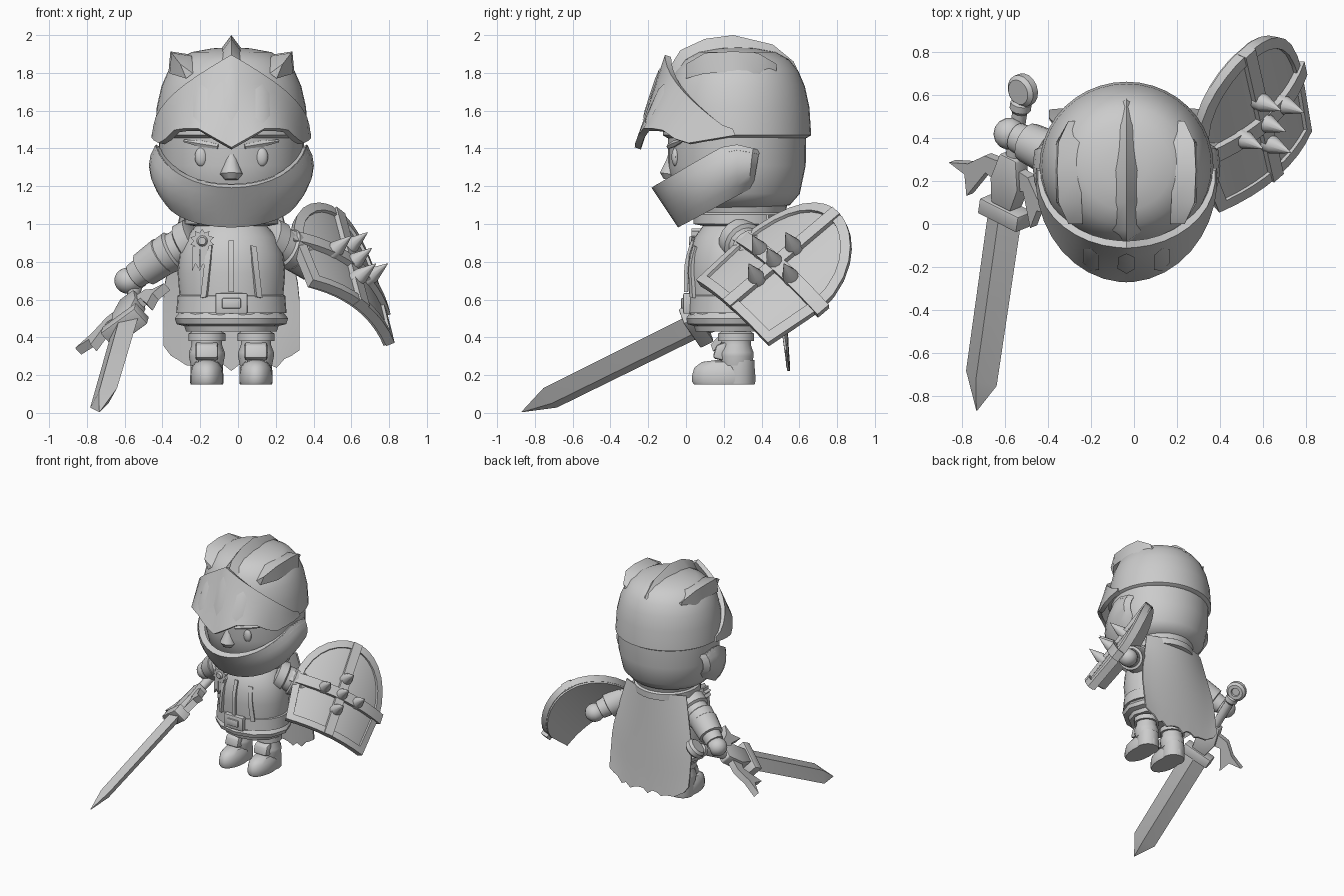
import bpy, bmesh, math, random
from math import sin, cos, pi, radians
from mathutils import Vector as V, Matrix

random.seed(4)
if "Cube" in bpy.data.objects:
    bpy.data.objects.remove(bpy.data.objects["Cube"])

grey = bpy.data.materials.new("plain grey")
grey.use_nodes = True
grey.diffuse_color = (0.6, 0.6, 0.6, 1)
grey.node_tree.nodes["Principled BSDF"].inputs["Base Color"].default_value = (0.6, 0.6, 0.6, 1)

CX = -0.035          # body centre line
parts = []


def make(name, verts, faces, thick=0, bevel=0):
    bm = bmesh.new()
    vs = [bm.verts.new(v) for v in verts]
    for f in faces:
        bm.faces.new([vs[i] for i in f])
    bmesh.ops.recalc_face_normals(bm, faces=bm.faces)
    me = bpy.data.meshes.new(name)
    bm.to_mesh(me)
    bm.free()
    me.materials.append(grey)
    ob = bpy.data.objects.new(name, me)
    bpy.context.collection.objects.link(ob)
    if thick:
        m = ob.modifiers.new("thickness", "SOLIDIFY")
        m.thickness, m.offset = thick, 0
    if bevel:
        m = ob.modifiers.new("bevel", "BEVEL")
        m.width, m.segments = bevel, 2
    parts.append(ob)
    return ob


def sheet(name, rows, thick, closed=False):
    """Grid of points with thickness."""
    n = len(rows[0])
    faces = [(r * n + i, r * n + (i + 1) % n, (r + 1) * n + (i + 1) % n, (r + 1) * n + i)
             for r in range(len(rows) - 1) for i in range(n if closed else n - 1)]
    return make(name, [p for r in rows for p in r], faces, thick)


def loft(name, rings):
    """Closed rings joined in order, with end caps."""
    n, m = len(rings[0]), len(rings)
    faces = [(r * n + i, r * n + (i + 1) % n, (r + 1) * n + (i + 1) % n, (r + 1) * n + i)
             for r in range(m - 1) for i in range(n)]
    faces += [tuple(range(n)), tuple(range((m - 1) * n, m * n))]
    return make(name, [p for r in rings for p in r], faces)


def turned(name, a, b, profile, n=16):
    """Round part along a to b; profile holds (fraction, radius)."""
    a, b = V(a), V(b)
    q = (b - a).to_track_quat('Z', 'Y')
    return loft(name, [[a.lerp(b, f) + q @ V((r * cos(2 * pi * i / n), r * sin(2 * pi * i / n), 0))
                        for i in range(n)] for f, r in profile])


def upright(name, y, sy, profile, n=32, x=CX):
    """Upright round part; profile holds (z, radius)."""
    return loft(name, [[(x + r * cos(2 * pi * i / n), y + sy * r * sin(2 * pi * i / n), z)
                        for i in range(n)] for z, r in profile])


def prism(name, pts, place, lo, hi, bevel=0):
    """2D outline extruded from lo to hi through a placing function."""
    n = len(pts)
    verts = [place(p, q, h) for h in (lo, hi) for p, q in pts]
    faces = [(i, (i + 1) % n, n + (i + 1) % n, n + i) for i in range(n)]
    return make(name, verts, faces + [tuple(range(n)), tuple(range(n, 2 * n))], bevel=bevel)


def ball(name, c, s):
    prof = [(c[2] + s[2] * sin(radians(t)), s[0] * cos(radians(t))) for t in range(-85, 86, 17)]
    return upright(name, c[1], s[1] / s[0], prof, 14, c[0])


# helmet
upright("head", 0.27, 0.95, [(1.08, 0.2), (1.1, 0.295), (1.16, 0.35), (1.31, 0.383), (1.5, 0.385)], 40)
upright("helmet_dome", 0.27, 0.97, [(1.45, 0.37), (1.47, 0.405), (1.62, 0.395), (1.73, 0.37), (1.81, 0.335),
                                    (1.87, 0.285), (1.91, 0.21), (1.93, 0.1), (1.935, 0.02)], 40)
upright("neck_ring", 0.29, 1, [(0.99, 0.2), (1.0, 0.25), (1.05, 0.25), (1.06, 0.235), (1.11, 0.25), (1.13, 0.22)])


def crest(name, ridge, tilt, half, drop):
    rot = Matrix.Rotation(tilt, 3, 'Y')
    base = V((CX, 0, 1.5))
    last = len(ridge) - 1
    loft(name, [[base + rot @ V((sx * half * (0.3 if i in (0, last) else 1), y, h - d))
                 for sx, d in ((0, 0), (1, drop), (-1, drop))] for i, (y, h) in enumerate(ridge)])


crest("crest_middle", [(-0.08, 0.34), (-0.03, 0.42), (0.1, 0.48), (0.25, 0.5), (0.46, 0.45),
                       (0.57, 0.36), (0.62, 0.25)], 0, 0.075, 0.1)
for side, word in ((-1, "right"), (1, "left")):
    crest("crest_" + word, [(0, 0.44), (0.1, 0.515), (0.25, 0.525), (0.38, 0.515), (0.48, 0.44)],
          side * radians(38), 0.075, 0.08)


# visor, raised over the face
def visor(a, f, off=0):
    t = abs(a) / 90
    low = 1.40 + 0.10 * min(t / 0.28, 1)
    low -= 0.08 * max(0, min((t - 0.48) / 0.2, 1)) - 0.04 * max(0, (t - 0.68) / 0.32)
    z = low + f * (1.5 + 0.39 * (1 - min(t, 1)) - low)
    a = radians(a)
    return V((CX + (0.407 - 0.01 * f + off) * sin(a), 0.22 - (0.475 - 0.16 * f + off) * cos(a), z))


columns = sorted(list(range(-95, 96, 10)) + [0])
sheet("visor", [[visor(a, f / 4) for a in columns] for f in range(5)], 0.035)
for a, lo, hi in ((-23, 0.14, 0.84), (0, 0.29, 0.88), (23, 0.14, 0.84)):
    outline = [(0, lo), (5.5, lo + 0.13), (5.5, hi - 0.13), (0, hi), (-5.5, hi - 0.13), (-5.5, lo + 0.13)]
    pts = [visor(a + da, f, 0.023) for da, f in outline] + [visor(a, f, 0.03) for f in (lo + 0.13, hi - 0.13)]
    make("visor_slit", pts, [(0, 1, 6), (1, 2, 7, 6), (2, 3, 7), (3, 4, 7), (4, 5, 6, 7), (5, 0, 6)])


# jaw guard, its ends folded in to the head
def jaw(a, f, off=0):
    t = radians(a)
    lo, hi = 0.99 + 0.17 * (1 - cos(t)), 1.2 + 0.24 * (1 - cos(t))
    if abs(a) > 85:
        hi -= 0.006 * (abs(a) - 85)
    rx = 0.35 + 0.24 * f - 0.2 * f * f + off
    return V((CX + rx * (0.92 if abs(a) > 100 else 1) * sin(t), 0.27 - (0.30 + 0.14 * f + off) * cos(t), lo + f * (hi - lo)))


arc = [-104] + list(range(-100, 101, 10)) + [104]
sheet("jaw_guard", [[jaw(a, f / 5) for a in arc] for f in range(6)], 0.03)
sheet("jaw_lip", [[jaw(a, f, -0.01) for a in arc] for f in (0.88, 1.0)], 0.045)

# face
turned("nose", (CX, -0.06, 1.43), (CX, -0.085, 1.235), [(0, 0.012), (0.5, 0.035), (0.85, 0.06), (1, 0.035)], 10)
for s in (-1, 1):
    ball("eye", (CX + s * 0.16, -0.055, 1.355), (0.034, 0.022, 0.05))
    turned("eyebrow", (CX + s * 0.07, -0.09, 1.41), (CX + s * 0.25, -0.025, 1.44), [(0, 0.014), (0.5, 0.02), (1, 0.008)], 6)

# coat and belt
upright("torso", 0.25, 0.85, [(0.5, 0.27), (0.62, 0.275), (0.74, 0.285), (0.84, 0.275), (0.93, 0.24), (1.0, 0.18), (1.04, 0.12)])
upright("belt", 0.25, 0.83, [(0.53, 0.26), (0.53, 0.292), (0.62, 0.285), (0.635, 0.26)])
upright("coat_skirt", 0.25, 0.83, [(0.43, 0.2), (0.43, 0.24), (0.46, 0.25), (0.47, 0.29), (0.5, 0.3), (0.54, 0.27)], 12)


def front(x, z, h):
    return V((CX + x, h, z))


for w, h, y in ((0.085, 0.055, -0.015), (0.05, 0.028, -0.027)):
    prism("buckle", [(-w, 0.58 - h), (w, 0.58 - h), (w, 0.58 + h), (-w, 0.58 + h)], front, y, 0.03, 0.008)


def on_chest(x, z, off):
    r = 0.285 - max(0, z - 0.76) ** 1.5 * 0.75
    return V((CX + x, 0.25 - 0.85 * math.sqrt(max(r * r - x * x, 0.001)) - off, z))


levels = [0.64 + 0.27 * i / 6 for i in range(7)]
sheet("coat_seam", [[on_chest(x, z, 0.008) for z in levels] for x in (-0.014, 0.014)], 0.02)
for s in (-1, 1):
    sheet("coat_lapel", [[on_chest(s * (x - 0.03 * (z - 0.64) / 0.27), z - x * 0.2, 0.006) for z in levels]
                         for x in (0.13, 0.16)], 0.02)

# rosette badge with ribbons
prism("badge", [((0.065 if i % 2 else 0.045) * cos(pi * i / 10) - 0.155, (0.065 if i % 2 else 0.045) * sin(pi * i / 10) + 0.91)
                for i in range(20)], front, 0.03, 0.1)
turned("badge_boss", (CX - 0.155, 0.015, 0.91), (CX - 0.155, 0.04, 0.91), [(0, 0.02), (1, 0.035)], 12)
for x in (-0.19, -0.15):
    prism("badge_ribbon", [(x - 0.015, 0.88), (x + 0.02, 0.88), (x + 0.02, 0.76), (x, 0.79), (x - 0.018, 0.75)], front, 0.035, 0.07)

# legs and boots
for s in (-1, 1):
    x = CX + s * 0.13
    upright("leg", 0.265, 1, [(0.25, 0.085), (0.3, 0.095), (0.32, 0.095), (0.36, 0.08), (0.38, 0.08), (0.38, 0.098),
                              (0.42, 0.098), (0.43, 0.08), (0.5, 0.085)], 14, x)
    upright("boot", 0.2, 1.93, [(0.15, 0.083), (0.165, 0.088), (0.2, 0.088), (0.24, 0.082), (0.27, 0.06), (0.28, 0.02)], 18, x)
    upright("boot_heel", 0.28, 1, [(0.15, 0.085), (0.16, 0.088), (0.28, 0.085)], 14, x)
    prism("shin_plate", [(0.14, 0.29), (0.22, 0.27), (0.22, 0.38), (0.16, 0.36)],
          lambda y, z, h: V((x + h, y, z)), -0.06, 0.06, 0.015)

# cape
rows = []
for r in range(9):
    f = r / 8
    row = []
    for i in range(19):
        u = i / 9 - 1
        half = 0.27 + 0.09 * min(1, f * 1.8)
        end = 0.22 + 0.11 * abs(u) ** 5 + random.uniform(0, 0.035) * (r == 8)
        row.append((CX + u * half, 0.5 + 0.045 * f - 0.07 * u * u * (1 - 0.75 * f), 1.05 + (end - 1.05) * f))
    rows.append(row)
sheet("cape", rows, 0.012)

# arms
for word, sh, el, hand in (("right", (-0.22, 0.27, 0.93), (-0.41, 0.34, 0.82), (-0.58, 0.42, 0.7)),
                           ("left", (0.15, 0.27, 0.93), (0.32, 0.37, 0.84), (0.48, 0.5, 0.73))):
    turned(word + "_sleeve", sh, el, [(0, 0.08), (0.05, 0.115), (0.35, 0.115), (0.4, 0.095), (0.6, 0.095), (0.65, 0.11), (1, 0.1)])
    turned(word + "_forearm", el, hand, [(-0.2, 0.08), (-0.1, 0.105), (0.5, 0.095), (0.52, 0.075), (0.8, 0.07)])
    ball(word + "_hand", hand, (0.075, 0.075, 0.07))

# sword, placed by width u, distance k back from the tip, and thickness v
tip = V((-0.733, -0.87, 0.005))
d = V((-0.128, -0.887, -0.44)).normalized()
u = V((0.16, -0.07, 0.12))
u = (u - d * u.dot(d)).normalized()
v = u.cross(d)


def sword(p, k, h=0):
    return tip - d * k + u * p + v * h


def diamond(k, w, t):
    return [sword(w, k), sword(0, k, t), sword(-w, k), sword(0, k, -t)]


loft("blade", [diamond(0, 0.002, 0.002), diamond(0.17, 0.095, 0.04), diamond(1.03, 0.1, 0.045)])
prism("blade_collar", [(-0.12, 1.0), (0.12, 1.0), (0.12, 1.08), (-0.12, 1.08)], sword, -0.055, 0.055, 0.008)
prism("guard_block", [(-0.06, 1.08), (0.06, 1.08), (0.085, 1.2), (0.05, 1.34), (-0.05, 1.34), (-0.085, 1.2)], sword, -0.045, 0.045, 0.01)
wing = [(0.04, 1.18), (0.13, 1.2), (0.22, 1.04), (0.25, 1.14), (0.35, 1.16), (0.24, 1.2), (0.15, 1.28), (0.04, 1.29)]
for s, reach in ((-1, 1), (1, 0.8)):
    prism("guard_wing", [(s * p * reach, k) for p, k in wing], sword, -0.025, 0.025)
turned("grip", sword(0, 1.3), sword(0, 1.63), [(0, 0.035), (0.8, 0.035), (0.85, 0.05), (0.95, 0.05), (1, 0.03)], 10)
turned("pommel", sword(0, 1.68, -0.035), sword(0, 1.68, 0.035), [(0, 0.06), (0.25, 0.078), (0.75, 0.078), (1, 0.06), (1, 0.035), (0.8, 0.03)], 16)

# shield, placed by width s, length t and height h, bent about its length
mid = V((0.515, 0.515, 0.72))
across = V((0.66, 0.58, -0.51)).normalized()
along = V((-0.03, 0.81, 0.49))
along = (along - across * along.dot(across)).normalized()
out = across.cross(along)


def shield(s, t, h=0):
    return mid + across * s + along * t + out * (h + 0.09 * (1 - (s / 0.36) ** 2))


def half_width(t):
    return 0.35 + 0.1 * t if t < 0 else 0.35 * math.sqrt(max(0.004, 1 - (t / 0.425) ** 2))


levels = [-0.33, -0.22, -0.11, 0, 0.1, 0.2, 0.28, 0.34, 0.385, 0.41, 0.42]
sheet("shield_board", [[shield(half_width(t) * i / 6, t) for i in range(-6, 7)] for t in levels], 0.045)
edge = [(half_width(t), t) for t in levels] + [(-half_width(t), t) for t in reversed(levels)]
edge += [(0.317 * i / 4, -0.33) for i in range(-3, 4)]
sheet("shield_rim", [[shield(s * k, (t - 0.03) * k + 0.03, 0.015) for s, t in edge] for k in (1.02, 0.88)], 0.05, True)
sheet("shield_cross_strap", [[shield(0.38 * i / 6, t, 0.025) for i in range(-6, 7)] for t in (-0.04, 0.04)], 0.06)
sheet("shield_long_strap", [[shield(s, t, 0.022) for t in (-0.34, -0.1, 0.1, 0.43)] for s in (-0.035, 0.035)], 0.055)
for s, t in ((0, 0), (-0.14, 0), (0.14, 0), (0, 0.13), (0, -0.13)):
    turned("shield_spike", shield(s, t, 0.02), shield(s * 1.05, t, 0.17), [(0, 0.045), (0.3, 0.042), (1, 0.002)], 10)

# apply thickness and shade
bpy.ops.object.select_all(action='DESELECT')
for ob in parts:
    ob.select_set(True)
bpy.context.view_layer.objects.active = parts[0]
bpy.ops.object.convert(target='MESH')
bpy.ops.object.shade_smooth_by_angle(angle=radians(38))
